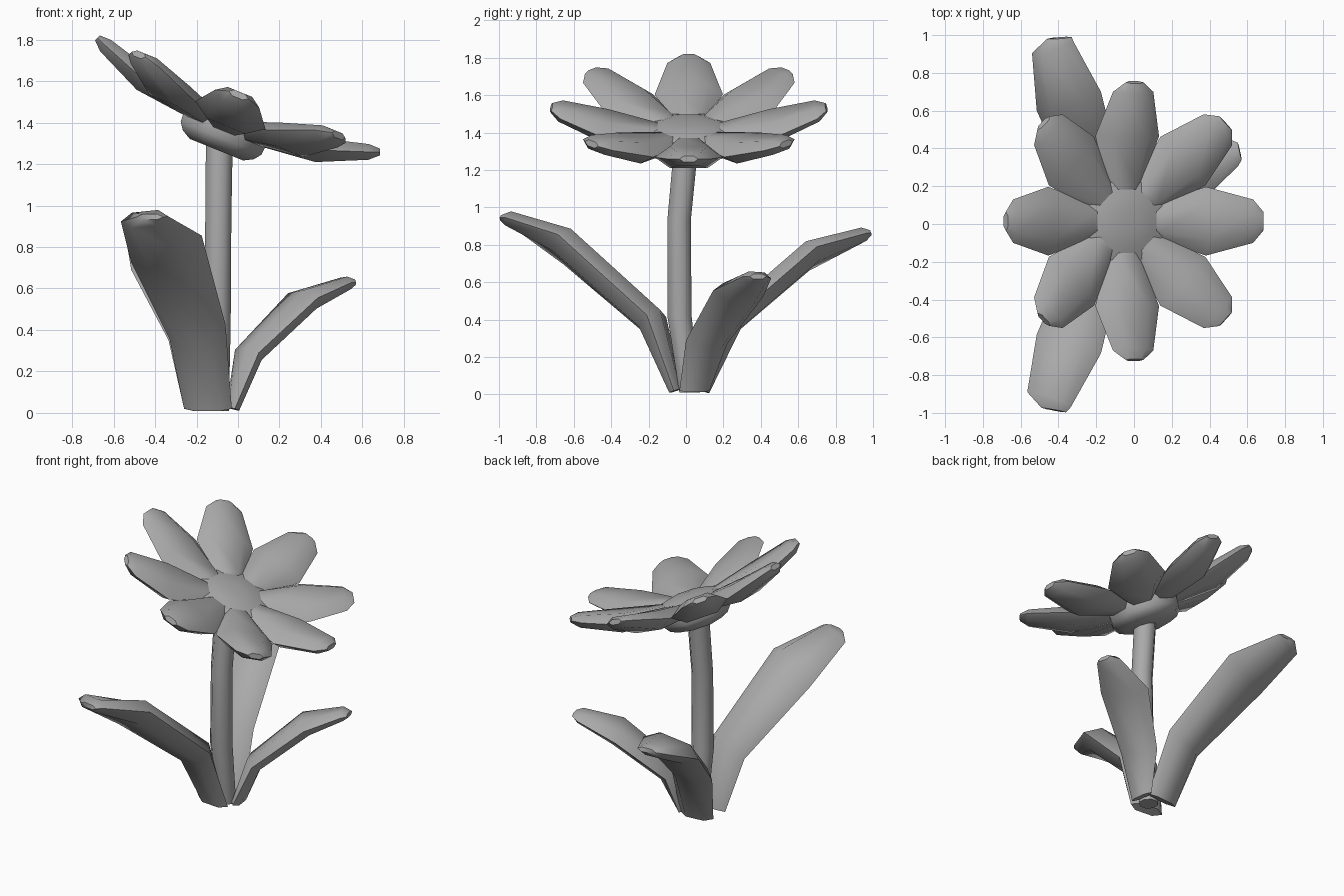
import bpy, bmesh, math
from mathutils import Vector, Matrix

if "Cube" in bpy.data.objects:
    bpy.data.objects.remove(bpy.data.objects["Cube"])

grey = bpy.data.materials.new("plain grey")
grey.use_nodes = True
tone = (0.4, 0.4, 0.4, 1)
grey.diffuse_color = tone
grey.node_tree.nodes["Principled BSDF"].inputs["Base Color"].default_value = tone


def loft(name, rings, matrix=Matrix(), angle=50):
    """Skin a list of equal-length point rings and cap both ends."""
    bm = bmesh.new()
    loops = [[bm.verts.new(p) for p in ring] for ring in rings]
    n = len(loops[0])
    for a, b in zip(loops, loops[1:]):
        for i in range(n):
            j = (i + 1) % n
            bm.faces.new((a[i], a[j], b[j], b[i]))
    bm.faces.new(loops[0][::-1])
    bm.faces.new(loops[-1])
    bmesh.ops.recalc_face_normals(bm, faces=bm.faces)
    mesh = bpy.data.meshes.new(name)
    bm.to_mesh(mesh)
    bm.free()
    mesh.materials.append(grey)
    obj = bpy.data.objects.new(name, mesh)
    obj.matrix_world = matrix
    bpy.context.collection.objects.link(obj)
    bpy.ops.object.select_all(action="DESELECT")
    obj.select_set(True)
    bpy.context.view_layer.objects.active = obj
    bpy.ops.object.shade_smooth_by_angle(angle=math.radians(angle))
    return obj


def circle(centre, radius, sides=8):
    """Level ring with flat sides facing the axes."""
    step = 2 * math.pi / sides
    return [Vector(centre) + Vector((math.cos((i + 0.5) * step), math.sin((i + 0.5) * step), 0)) * radius
            for i in range(sides)]


def blade(name, sections, matrix=Matrix()):
    """Puffy leaf from (centre, half width vector, half thickness) sections."""
    lens = [(1, 0), (0.55, 0.9), (-0.55, 0.9), (-1, 0), (-0.55, -0.9), (0.55, -0.9)]
    centres = [Vector(s[0]) for s in sections]
    rings = []
    for k, (_, width, thick) in enumerate(sections):
        w = Vector(width)
        along = centres[min(k + 1, len(centres) - 1)] - centres[max(k - 1, 0)]
        normal = w.cross(along).normalized()
        rings.append([centres[k] + w * a + normal * thick * b for a, b in lens])
    return loft(name, rings, matrix)


# Stem
loft("stem", [circle(c, r) for c, r in (
    ((-0.1, 0.02, 0.01), 0.06),
    ((-0.1, -0.035, 0.42), 0.07),
    ((-0.095, -0.037, 0.93), 0.068),
    ((-0.09, 0, 1.32), 0.07))])

# Tilted flower head
head = Matrix.Translation((-0.055, 0.015, 1.39)) @ Matrix.Rotation(math.radians(22), 4, "Y")
loft("flower_centre", [circle((0, 0, h), r) for r, h in (
    (0.15, -0.13), (0.2, -0.105), (0.228, -0.07), (0.232, 0),
    (0.222, 0.035), (0.14, 0.062), (0.05, 0.07))], head)

# Petals: distance out, height, half width, half thickness
petal = [(0.12, 0, 0.07, 0.04), (0.2, 0.01, 0.1, 0.05), (0.45, 0.05, 0.182, 0.065),
         (0.685, 0.135, 0.115, 0.042), (0.735, 0.155, 0.05, 0.018)]
for i in range(8):
    turn = Matrix.Rotation(i * math.pi / 4, 4, "Z")
    blade(f"petal_{i + 1}", [((r, 0, h), (0, w, 0), t) for r, h, w, t in petal], head @ turn)

# Leaves
blade("front_leaf", [
    ((-0.145, -0.055, 0.02), (0.115, -0.01, 0), 0.035),
    ((-0.195, -0.18, 0.39), (0.135, -0.03, 0.035), 0.08),
    ((-0.345, -0.635, 0.79), (0.17, -0.05, 0.065), 0.085),
    ((-0.45, -0.93, 0.935), (0.115, -0.04, 0.012), 0.045),
    ((-0.425, -0.985, 0.945), (0.065, -0.012, 0), 0.015)])
blade("back_leaf", [
    ((-0.145, 0.09, 0.02), (0.115, 0.01, 0), 0.035),
    ((-0.2, 0.23, 0.38), (0.135, 0.03, 0.03), 0.07),
    ((-0.345, 0.65, 0.74), (0.17, 0.05, 0.05), 0.07),
    ((-0.43, 0.935, 0.85), (0.11, 0.03, 0.012), 0.042),
    ((-0.395, 0.985, 0.865), (0.065, 0.005, 0), 0.015)])
blade("left_leaf", [
    ((-0.025, 0.045, 0.02), (-0.01, 0.08, 0), 0.03),
    ((0.05, 0.11, 0.28), (-0.05, 0.11, -0.01), 0.055),
    ((0.31, 0.28, 0.54), (-0.075, 0.135, -0.015), 0.06),
    ((0.52, 0.38, 0.625), (-0.03, 0.075, -0.005), 0.035),
    ((0.56, 0.385, 0.63), (-0.01, 0.045, 0), 0.015)])
